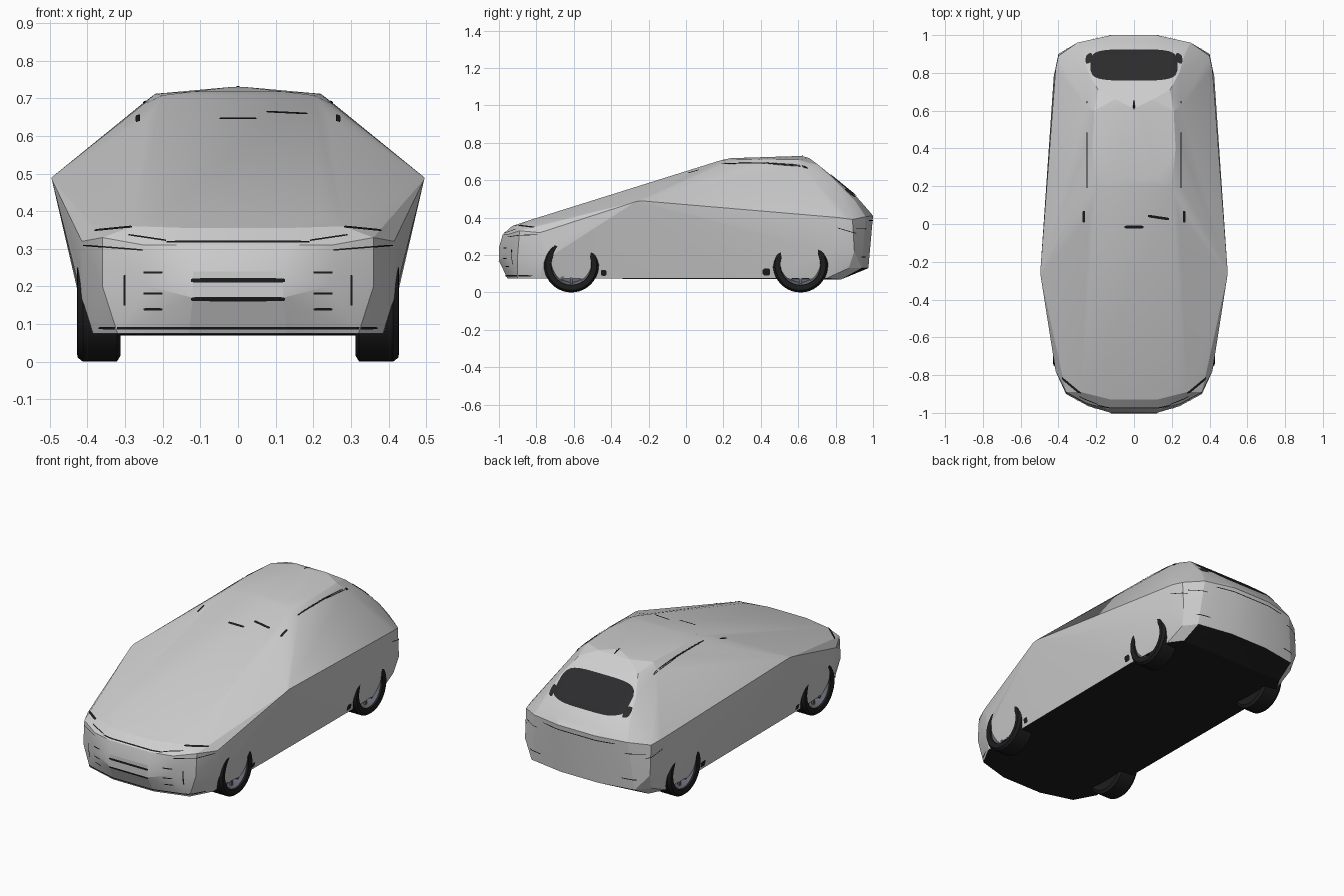
import bpy, bmesh, math
from mathutils import Vector, Matrix
from mathutils.bvhtree import BVHTree

if "Cube" in bpy.data.objects:
    bpy.data.objects.remove(bpy.data.objects["Cube"])


def material(name, rgb, rough=0.6):
    m = bpy.data.materials.new(name)
    m.use_nodes = True
    m.diffuse_color = (*rgb, 1)
    node = m.node_tree.nodes["Principled BSDF"]
    node.inputs["Base Color"].default_value = (*rgb, 1)
    node.inputs["Roughness"].default_value = rough
    return m


paint = material("light grey paint", (0.62, 0.62, 0.62))
black = material("black trim", (0.012, 0.012, 0.012))
glass = material("dark glass", (0.025, 0.025, 0.027))
metal = material("wheel metal", (0.13, 0.14, 0.17))


def finish(bm, name, mats, angle=None):
    mesh = bpy.data.meshes.new(name)
    bm.to_mesh(mesh)
    ob = bpy.data.objects.new(name, mesh)
    bpy.context.collection.objects.link(ob)
    for m in mats:
        mesh.materials.append(m)
    if angle:
        bpy.ops.object.select_all(action='DESELECT')
        ob.select_set(True)
        bpy.context.view_layer.objects.active = ob
        bpy.ops.object.shade_smooth_by_angle(angle=math.radians(angle))
    return ob


# Body: a taut shell stretched over one half's key points and their mirror
half = [
    # nose and bumper
    (.12, -1, .17), (.12, -1, .24), (.13, -.98, .31), (.24, -.965, .2),
    (.25, -.95, .31), (.36, -.9, .2), (.36, -.89, .33), (.13, -.955, .075),
    (.32, -.9, .075), (.385, -.78, .075),
    # bonnet edge
    (.12, -.93, .355), (.28, -.89, .36), (.22, -.85, .382), (.415, -.78, .32),
    (.42, -.74, .24), (.415, -.76, .17),
    # mirror tip
    (.495, -.27, .485), (.495, -.24, .49), (.49, -.25, .465),
    # sills
    (.395, -.45, .075), (.40, .45, .075), (.39, .75, .075),
    # roof
    (.2, .0, .647), (.24, .04, .652), (.2, .19, .708), (.25, .2, .685),
    (.12, .24, .718), (.22, .4, .712), (.255, .4, .685), (.21, .6, .71),
    (.25, .62, .675), (.02, .62, .73), (.1, .66, .718), (.19, .71, .68),
    # tail
    (.24, .8, .595), (.2, .9, .525), (.27, .9, .495), (.15, .975, .44),
    (.12, 1, .41), (.3, .96, .405), (.4, .89, .39), (.415, .82, .4),
    (.425, .78, .22), (.40, .9, .22), (.12, .975, .13), (.33, .94, .13),
    (.385, .87, .13), (.34, .83, .07),
]
shell = bmesh.new()
for x, y, z in half:
    for s in (1, -1):
        shell.verts.new((s * x, y, z))
hull = bmesh.ops.convex_hull(shell, input=shell.verts)
spare = {v for v in hull["geom_interior"] + hull["geom_unused"]
         if isinstance(v, bmesh.types.BMVert)}
bmesh.ops.delete(shell, geom=list(spare), context='VERTS')
bmesh.ops.recalc_face_normals(shell, faces=shell.faces)
shell.normal_update()
for f in shell.faces:
    f.material_index = 1 if f.normal.z < -.85 else 0
tree = BVHTree.FromBMesh(shell)
finish(shell, "body_shell", [paint, black], 14)

# Painted plates: a rounded strip projected onto the shell
VIEWS = {
    "front": (lambda a, b: Vector((a, -3, b)), Vector((0, 1, 0))),
    "back": (lambda a, b: Vector((a, 3, b)), Vector((0, -1, 0))),
    "top": (lambda a, b: Vector((a, b, 3)), Vector((0, 0, -1))),
    "left": (lambda a, b: Vector((3, a, b)), Vector((-1, 0, 0))),
    "right": (lambda a, b: Vector((-3, a, b)), Vector((1, 0, 0))),
}


def plate(name, view, a, b, w, h, slope=0, power=8, mat=black, n=24, rows=2):
    start, ray = VIEWS[view]
    bm = bmesh.new()
    grid = []
    for i in range(n + 1):
        u = max(-.995, min(.995, 2 * i / n - 1))
        tall = (1 - abs(u) ** power) ** (1 / power)
        col = []
        for j in range(rows + 1):
            v = (2 * j / rows - 1) * tall
            hit, normal, _, _ = tree.ray_cast(
                start(a + u * w / 2, b + v * h / 2 + slope * u * w / 2), ray)
            col.append(bm.verts.new(hit + normal * .003) if hit else None)
        grid.append(col)
    for c, d in zip(grid, grid[1:]):
        for j in range(rows):
            quad = (c[j], d[j], d[j + 1], c[j + 1])
            if all(quad):
                bm.faces.new(quad)
    bm.normal_update()
    for f in bm.faces:
        if f.normal.dot(ray) > 0:
            f.normal_flip()
    finish(bm, name, [mat])


# Rear window
plate("rear_window", "top", 0, .84, .46, .165, power=4, mat=glass, n=40, rows=12)

# Grille and bumper lines
plate("upper_grille_slot", "front", 0, .216, .25, .012)
plate("lower_grille_slot", "front", 0, .167, .25, .01)
plate("bonnet_gap", "front", 0, .317, .38, .005)
plate("lower_lip", "front", 0, .09, .74, .007, n=40)
plate("windscreen_mark", "top", 0, -.015, .1, .014)
plate("wiper_mark", "top", .13, .035, .11, .014, slope=-.15)
plate("roof_aerial_mark", "top", 0, .63, .008, .05)
plate("boot_seam", "back", 0, .385, .46, .005)

# Details on both sides
for s, side in ((1, "left"), (-1, "right")):
    plate(side + "_quarter_window", "top", s * .238, .875, .035, .05, s * -.5, 3, glass, 12)
    plate(side + "_headlamp_top", "front", s * .33, .352, .1, .005, s * -.1)
    plate(side + "_headlamp_base", "front", s * .33, .303, .16, .004, s * .08)
    plate(side + "_headlamp_seam", "front", s * .24, .328, .1, .004, s * .15)
    for i, z in enumerate((.237, .182, .14)):
        plate(f"{side}_bumper_vent_{i}", "front", s * .225, z, .05, .006)
    plate(side + "_bumper_crease", "front", s * .3, .19, .006, .08)
    plate(side + "_roof_seam", "top", s * .247, .42, .006, .46)
    plate(side + "_pillar_mark", "top", s * .265, .04, .012, .06)
    plate(side + "_tail_lamp_seam", "back", s * .33, .34, .1, .004)
    plate(side + "_rear_vent", "back", s * .3, .19, .08, .005)
    plate(side + "_tail_seam", side, .86, .33, .1, .004, -.3)
    plate(side + "_front_flap", side, -.44, .105, .03, .03, n=6)
    plate(side + "_rear_flap", side, .43, .11, .04, .035, n=6)


def lathe(bm, profile, mat_index, steps=40):
    verts = [bm.verts.new((x, 0, r)) for x, r in profile]
    edges = [bm.edges.new(p) for p in zip(verts, verts[1:])]
    old = set(bm.faces)
    bmesh.ops.spin(bm, geom=verts + edges, cent=(0, 0, 0), axis=(1, 0, 0),
                   angle=math.tau, steps=steps, use_duplicate=False)
    for f in set(bm.faces) - old:
        f.material_index = mat_index


# Wheels: tyre, dished rim and spokes
tyre = [(.325, .002), (.318, .1), (.312, .13), (.322, .147), (.412, .147),
        (.426, .136), (.428, .125), (.422, .108), (.41, .106)]
rim = [(.41, .107), (.4, .1), (.365, .092), (.36, .002)]
for s, side in ((1, "left"), (-1, "right")):
    for y, end in ((-.613, "front"), (.612, "rear")):
        bm = bmesh.new()
        lathe(bm, tyre, 0)
        lathe(bm, rim, 1)
        bmesh.ops.remove_doubles(bm, verts=bm.verts, dist=.0005)
        for k in range(10):
            turn = Matrix.Rotation(math.tau * k / 10, 4, 'X')
            place = Matrix.Translation((.385, 0, .055))
            size = Matrix.Diagonal((.014, .014, .1, 1))
            spoke = bmesh.ops.create_cube(bm, size=1, matrix=turn @ place @ size)
            for f in {f for v in spoke["verts"] for f in v.link_faces}:
                f.material_index = 1
        bmesh.ops.scale(bm, vec=(s, 1, 1), verts=bm.verts)
        bmesh.ops.recalc_face_normals(bm, faces=bm.faces)
        wheel = finish(bm, f"{end}_{side}_wheel", [black, metal], 35)
        wheel.location = (0, y, .147)
